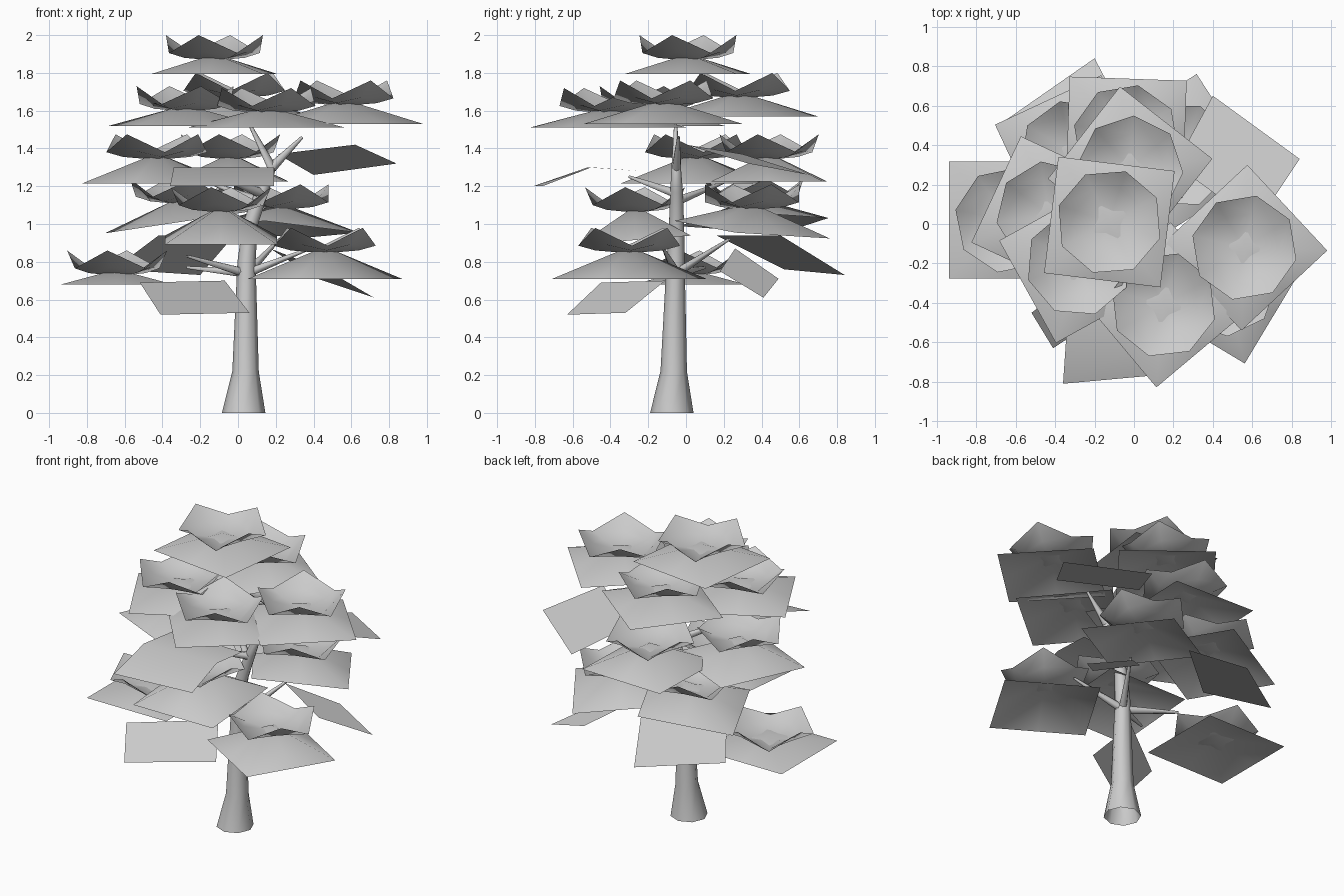
import bpy
from math import cos, sin, pi, radians
from mathutils import Vector

if "Cube" in bpy.data.objects:
    bpy.data.objects.remove(bpy.data.objects["Cube"])


def make(name, verts, faces):
    me = bpy.data.meshes.new(name)
    me.from_pydata([tuple(v) for v in verts], [], faces)
    me.update()
    ob = bpy.data.objects.new(name, me)
    bpy.context.collection.objects.link(ob)
    for p in me.polygons:
        p.use_smooth = True
    return ob


def limb(name, path, sides):
    """Tapered tube along points (x, y, z, radius)."""
    verts, faces = [], []
    pts = [Vector(p[:3]) for p in path]
    for i, p in enumerate(path):
        d = (pts[min(i + 1, len(pts) - 1)] - pts[max(i - 1, 0)]).normalized()
        if i == 0 and p[2] == 0:
            d = Vector((0, 0, 1))
        ref = Vector((1, 0, 0)) if abs(d.x) < 0.8 else Vector((0, 1, 0))
        v = d.cross(ref).normalized()
        u = v.cross(d)
        for k in range(sides):
            a = 2 * pi * k / sides
            verts.append(pts[i] + (u * cos(a) + v * sin(a)) * p[3])
    for i in range(len(path) - 1):
        for k in range(sides):
            a, b = i * sides + k, i * sides + (k + 1) % sides
            faces.append((a, b, b + sides, a + sides))
    return make(name, verts, faces)


def dish(name, center, rings):
    """Fan around a centre, then quads between rings of eight."""
    verts = [center] + [v for r in rings for v in r]
    faces = [(0, k + 1, (k + 1) % 8 + 1) for k in range(8)]
    for i in range(len(rings) - 1):
        for k in range(8):
            a, b = 1 + i * 8 + k, 1 + i * 8 + (k + 1) % 8
            faces.append((a, a + 8, b + 8, b))
    make(name, verts, faces)


def cluster(name, x, y, z, rot, drop=0.1, tilt=(0, 0)):
    inner, rim, skirt = [], [], []
    for k in range(8):
        corner = k % 2 == 0
        # upturned leaf bowl: corners high, edge middles low
        a = radians(rot + 34 + 45 * k)
        c, s = cos(a), sin(a)
        inner.append((x + 0.18 * c, y + 0.18 * s, z + (0.04 if corner else 0.01)))
        rim.append((x + 0.27 * c, y + 0.27 * s, z + (0.13 if corner else 0.035)))
        # drooping square skirt below it
        b = radians(rot + 45 * k)
        r = 0.42 if corner else 0.297
        dx, dy = r * cos(b), r * sin(b)
        skirt.append((x + dx, y + dy, z - drop + tilt[0] * dx + tilt[1] * dy))
    dish(name + "_bowl", (x, y, z - 0.005), [inner, rim])
    dish(name + "_skirt", (x, y, z + 0.03), [skirt])


# trunk
limb("trunk", [(0.03, -0.075, 0, 0.115), (0.04, -0.065, 0.22, 0.07), (0.045, -0.055, 0.8, 0.048),
               (0.065, -0.05, 1.0, 0.04), (0.13, -0.05, 1.18, 0.033), (0.18, -0.052, 1.3, 0.025),
               (0.06, -0.055, 1.53, 0.008)], 8)

# branches
for i, (a, b) in enumerate([
        ((0.04, -0.05, 0.74), (-0.27, -0.25, 0.83)),
        ((0.05, -0.05, 0.74), (0.38, -0.12, 0.87)),
        ((0.05, -0.05, 0.74), (0.22, 0.23, 0.92)),
        ((0.04, -0.05, 0.74), (-0.27, 0.1, 0.77)),
        ((0.13, -0.05, 1.16), (-0.1, -0.3, 1.25)),
        ((0.11, -0.05, 1.12), (-0.15, 0.2, 1.22)),
        ((0.18, -0.05, 1.3), (0.34, -0.04, 1.46))]):
    a, b = Vector(a), Vector(b)
    limb("branch_%d" % i, [(*a, 0.027), (*b, 0.008)], 6)

# leaf clusters: x, y, z, rotation, skirt drop, skirt tilt
for i, c in enumerate([
        (-0.125, 0.01, 1.87, 38, 0.075), (0.56, -0.12, 1.63, 88), (-0.28, -0.2, 1.6, 74, 0.08),
        (0.15, -0.41, 1.59, 85, 0.08), (-0.02, 0.28, 1.67, 7), (-0.43, 0.05, 1.345, 20, 0.13),
        (-0.04, 0.44, 1.345, 43, 0.12), (0.23, 0.35, 1.08, 78, 0.11, (-0.06, -0.1)),
        (-0.31, 0.36, 1.11, 70, 0.1, (0.15, 0)),
        (-0.09, -0.27, 1.065, 45, 0.15, (0, 0.08)), (0.46, -0.3, 0.85, 14, 0.14),
        (-0.64, 0.02, 0.73, 45, 0.05)]):
    cluster("leaf_cluster_%d" % i, *c)

# loose leaf panels
for i, q in enumerate([
        [(0.84, 0.33, 1.32), (0.40, 0.65, 1.26), (0.21, 0.30, 1.37), (0.62, 0.0, 1.42)],
        [(-0.41, -0.63, 0.52), (0.06, -0.32, 0.53), (-0.07, -0.11, 0.70), (-0.52, -0.45, 0.69)],
        [(-0.2, 0.84, 0.73), (-0.66, 0.52, 0.76), (-0.42, 0.16, 0.94), (-0.02, 0.5, 0.94)],
        [(0.72, 0.41, 0.61), (0.42, 0.49, 0.71), (0.17, 0.26, 0.87), (0.48, 0.18, 0.75)]]):
    make("leaf_panel_%d" % i, q, [(0, 1, 2, 3)])

# folded front panel
make("folded_leaf_panel", [(-0.36, -0.81, 1.2), (0.19, -0.76, 1.2), (0.19, -0.5, 1.3),
                           (-0.34, -0.52, 1.3), (-0.32, -0.24, 1.28), (0.2, -0.24, 1.28)],
     [(0, 1, 2, 3), (3, 2, 5, 4)])
